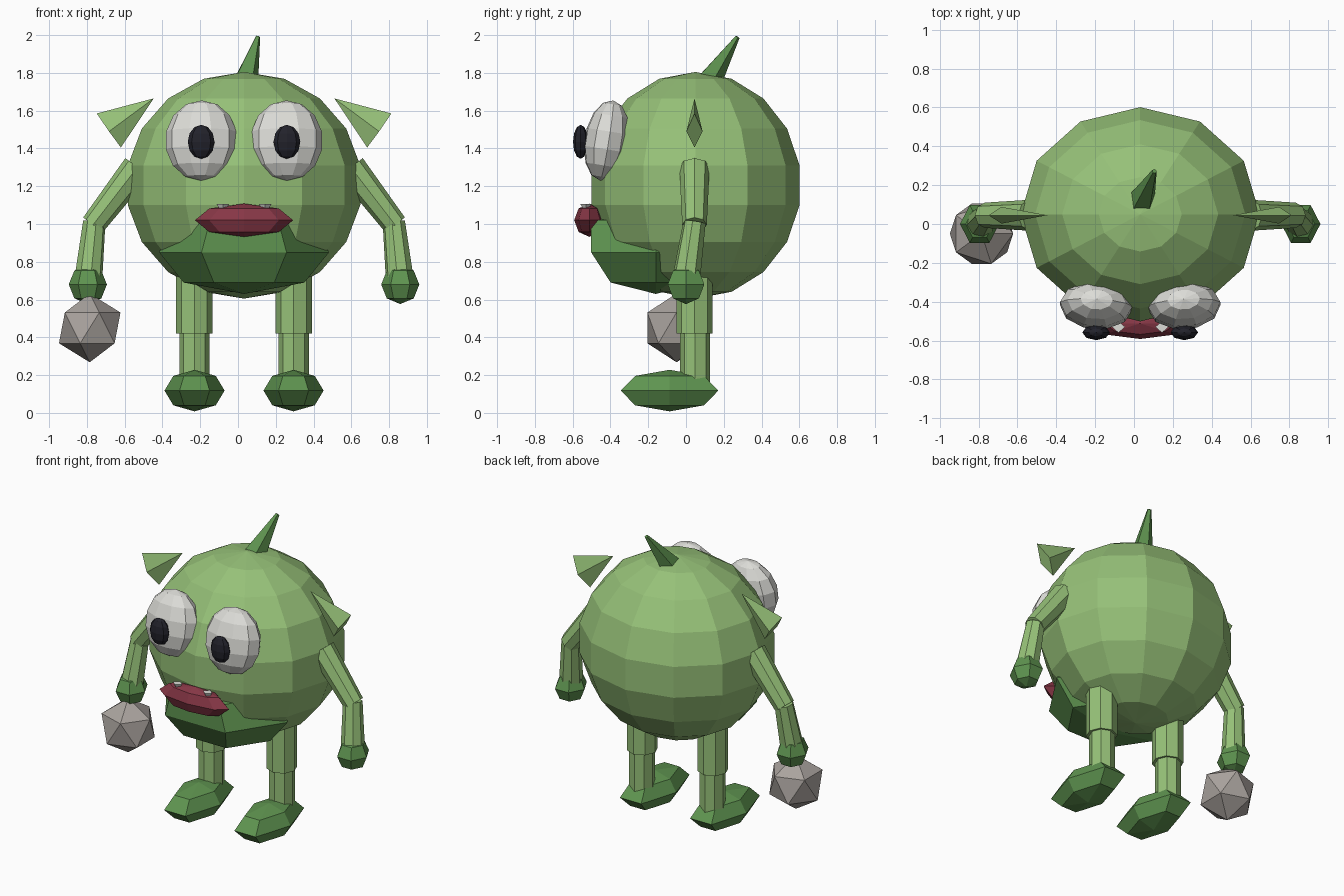
import bpy, bmesh, math
from mathutils import Vector, Matrix, Euler

if "Cube" in bpy.data.objects:
    bpy.data.objects.remove(bpy.data.objects["Cube"])

CX = 0.032  # mirror plane of the creature


def material(name, rgb):
    m = bpy.data.materials.new(name)
    m.diffuse_color = (*rgb, 1)
    m.use_nodes = True
    m.node_tree.nodes["Principled BSDF"].inputs["Base Color"].default_value = m.diffuse_color
    return m


SKIN = material("light_green", (0.305, 0.533, 0.188))
DARK = material("dark_green", (0.114, 0.296, 0.080))
WHITE = material("off_white", (0.716, 0.716, 0.68))
BLACK = material("near_black", (0.016, 0.016, 0.024))
RED = material("dark_red", (0.242, 0.038, 0.061))
STONE = material("stone_grey", (0.40, 0.366, 0.342))


def finish(name, bm, mat):
    bmesh.ops.recalc_face_normals(bm, faces=bm.faces)
    me = bpy.data.meshes.new(name)
    bm.to_mesh(me)
    bm.free()
    me.materials.append(mat)
    ob = bpy.data.objects.new(name, me)
    bpy.context.collection.objects.link(ob)
    return ob


def loft(name, rings, seg, mat, matrix=Matrix()):
    """Stack of elliptical rings (z, rx, ry); a zero radius closes to a point."""
    bm = bmesh.new()
    loops = []
    for z, rx, ry in rings:
        n = 1 if rx < 1e-5 else seg
        loops.append([bm.verts.new(matrix @ Vector((
            rx * math.cos(i * math.tau / seg), ry * math.sin(i * math.tau / seg), z)))
            for i in range(n)])
    for a, b in zip(loops, loops[1:]):
        for i in range(seg):
            j = (i + 1) % seg
            quad = [a[i % len(a)], a[j % len(a)], b[j % len(b)], b[i % len(b)]]
            bm.faces.new(list(dict.fromkeys(quad)))
    for end in (loops[0], loops[-1]):
        if len(end) > 2:
            bm.faces.new(end)
    return finish(name, bm, mat)


def ellipsoid(name, c, r, seg, rows, mat, rot=(0, 0, 0)):
    rings = []
    for k in range(rows + 1):
        a = math.pi * k / rows
        s = math.sin(a)
        rings.append((-r[2] * math.cos(a), r[0] * s, r[1] * s))
    m = Matrix.Translation(c) @ Euler(rot).to_matrix().to_4x4()
    return loft(name, rings, seg, mat, m)


def rod(name, p, q, r1, r2, seg, mat):
    p, q = Vector(p), Vector(q)
    d = q - p
    m = Matrix.Translation(p) @ d.to_track_quat('Z', 'Y').to_matrix().to_4x4()
    return loft(name, [(0, r1, r1), (d.length, r2, r2)], seg, mat, m)


# Round body
ellipsoid("body", (CX, 0.05, 1.205), (0.625, 0.56, 0.6), 12, 9, SKIN)

# Jutting jaw with an upright front
loft("jaw", [(0.63, 0, 0), (0.69, 0.32, 0.276), (0.85, 0.45, 0.395),
             (1.02, 0.36, 0.395), (1.04, 0, 0)], 6, DARK,
     Matrix.Translation((CX, -0.16, 0)))

# Mouth
ellipsoid("mouth", (CX, -0.512, 1.02), (0.26, 0.08, 0.088), 8, 4, RED)

# Bent horn on the crown
rod("horn", (0.035, 0.11, 1.74), (0.105, 0.272, 1.99), 0.075, 0.013, 5, DARK)

for s, side in ((-1, "left"), (1, "right")):
    def at(x, y, z):
        return (CX + s * x, y, z)

    # Eyes and pupils
    ellipsoid(side + "_eye", at(0.226, -0.42, 1.442), (0.192, 0.12, 0.215), 10, 7,
              WHITE, (-0.16, 0, s * 0.06))
    ellipsoid(side + "_pupil", at(0.227, -0.558, 1.435), (0.071, 0.04, 0.09), 8, 6, BLACK)

    # Small pointed teeth
    loft(side + "_tooth", [(1.05, 0, 0), (1.107, 0.034, 0.03)], 4, WHITE,
         Matrix.Translation(at(0.112, -0.53, 0)))

    # Ears: flat pyramids pointing in towards the head
    bm = bmesh.new()
    tip = bm.verts.new(at(0.478, 0.045, 1.665))
    base = [bm.verts.new(at(*p)) for p in ((0.78, 0.045, 1.585), (0.715, 0.002, 1.49),
                                           (0.652, 0.045, 1.405), (0.715, 0.088, 1.49))]
    bm.faces.new(base)
    for i in range(4):
        bm.faces.new((base[i], base[(i + 1) % 4], tip))
    finish(side + "_ear", bm, SKIN)

    # Arms and hands
    rod(side + "_upper_arm", at(0.565, 0.045, 1.30), at(0.80, 0.045, 0.995),
        0.08, 0.065, 8, SKIN)
    rod(side + "_forearm", at(0.793, 0.045, 1.01), at(0.825, 0.0, 0.70),
        0.06, 0.075, 8, SKIN)
    ellipsoid(side + "_hand", at(0.827, 0.0, 0.68), (0.101, 0.112, 0.104), 6, 4, DARK)

    # Legs and feet
    rod(side + "_thigh", at(0.263, 0.045, 0.42), at(0.263, 0.045, 0.80), 0.096, 0.096, 8, SKIN)
    rod(side + "_shin", at(0.263, 0.048, 0.14), at(0.263, 0.048, 0.43), 0.08, 0.08, 8, SKIN)
    ellipsoid(side + "_foot", at(0.262, -0.087, 0.118), (0.159, 0.298, 0.11), 6, 4, DARK)

# Rock hanging from one hand
bm = bmesh.new()
bmesh.ops.create_icosphere(bm, subdivisions=1, radius=0.182,
                           matrix=Matrix.Translation((-0.785, -0.05, 0.45)))
finish("rock", bm, STONE)
